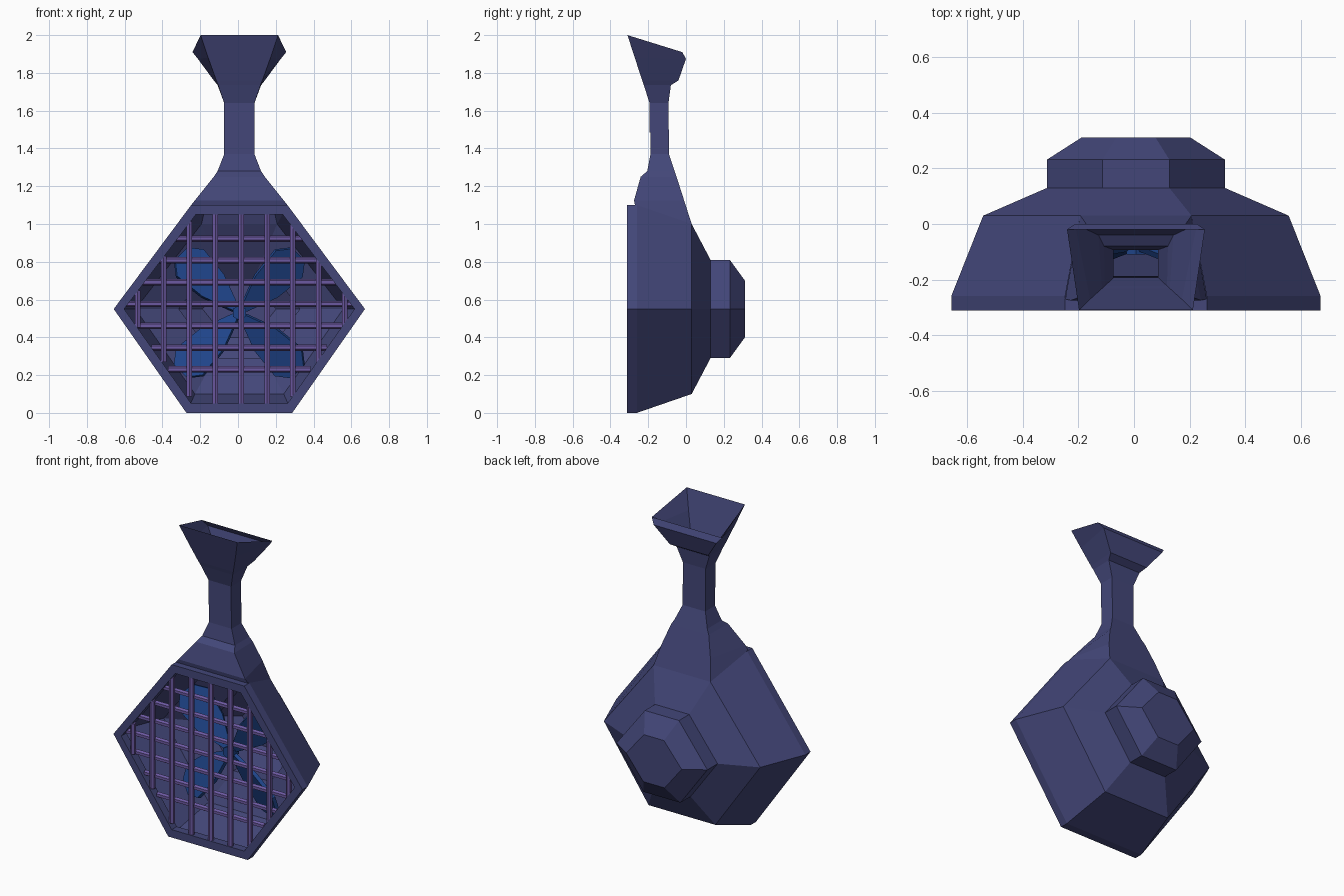
import bpy, bmesh, math
from mathutils import Matrix, Vector

if "Cube" in bpy.data.objects:
    bpy.data.objects.remove(bpy.data.objects["Cube"])

CX = 0.007  # slight sideways offset of the model's centre line


def material(name, rgb):
    m = bpy.data.materials.new(name)
    m.diffuse_color = (*rgb, 1)
    m.use_nodes = True
    m.node_tree.nodes["Principled BSDF"].inputs["Base Color"].default_value = m.diffuse_color
    return m


NAVY = material("navy", (0.056, 0.062, 0.19))
BLUE = material("blue", (0.014, 0.06, 0.26))
PURPLE = material("purple", (0.15, 0.10, 0.36))


def finish(name, bm, mat, normals=True):
    if normals:
        bmesh.ops.recalc_face_normals(bm, faces=bm.faces)
    me = bpy.data.meshes.new(name)
    bm.to_mesh(me)
    bm.free()
    me.materials.append(mat)
    ob = bpy.data.objects.new(name, me)
    bpy.context.collection.objects.link(ob)
    return ob


def loft(name, rings, mat, cap_end=False, skip=(), closed=False):
    """Join rings of points; skip = (ring, side) faces left open."""
    bm = bmesh.new()
    vs = [[bm.verts.new(p) for p in r] for r in rings]
    n = len(vs[0])
    for i in range(len(vs) if closed else len(vs) - 1):
        a, b = vs[i], vs[(i + 1) % len(vs)]
        for k in range(n):
            if (i, k) not in skip:
                j = (k + 1) % n
                bm.faces.new((a[k], a[j], b[j], b[k]))
    if cap_end:
        bm.faces.new(vs[-1])
    return finish(name, bm, mat)


def hexagon(y, side, top, bottom, z0, z1):
    # side 0 is the top edge
    return [(CX + x, y, z) for x, z in
            ((-top, z1), (top, z1), (side, 0.55), (bottom, z0), (-bottom, z0), (-side, 0.55))]


def quad(front, back):
    # four-sided duct section: each end is (half width, y, z)
    (a, ya, za), (b, yb, zb) = front, back
    return [(CX - a, ya, za), (CX + a, ya, za), (CX + b, yb, zb), (CX - b, yb, zb)]


# hexagonal front frame
loft("front_frame", [
    hexagon(-0.26, 0.665, 0.255, 0.28, 0.0, 1.1),
    hexagon(-0.312, 0.665, 0.255, 0.28, 0.0, 1.1),
    hexagon(-0.312, 0.61, 0.23, 0.255, 0.05, 1.05),
    hexagon(-0.26, 0.61, 0.23, 0.255, 0.05, 1.05)], NAVY, closed=True)

# hollow housing stepping back to the motor cover, open at the top into the neck
loft("housing", [
    hexagon(-0.26, 0.665, 0.255, 0.28, 0.0, 1.1),
    hexagon(0.03, 0.55, 0.20, 0.235, 0.10, 1.0),
    hexagon(0.13, 0.32, 0.12, 0.13, 0.29, 0.81),
    hexagon(0.232, 0.32, 0.12, 0.13, 0.29, 0.81),
    hexagon(0.312, 0.195, 0.07, 0.075, 0.40, 0.70)], NAVY, cap_end=True, skip={(0, 0)})

# tapered neck above the housing
loft("neck", [
    quad((0.255, -0.27, 1.1), (0.20, 0.03, 1.0)),
    quad((0.235, -0.275, 1.125), (0.172, -0.01, 1.125)),
    quad((0.135, -0.24, 1.25), (0.132, -0.05, 1.25)),
    quad((0.115, -0.205, 1.28), (0.115, -0.06, 1.28)),
    quad((0.08, -0.188, 1.37), (0.08, -0.09, 1.37)),
    quad((0.08, -0.188, 1.5), (0.08, -0.09, 1.5))], NAVY)

# upper sleeve flaring into the open, tilted funnel
loft("funnel", [
    quad((0.08, -0.193, 1.485), (0.08, -0.093, 1.485)),
    quad((0.08, -0.193, 1.64), (0.08, -0.093, 1.64)),
    quad((0.112, -0.223, 1.735), (0.115, -0.08, 1.735)),
    quad((0.122, -0.232, 1.76), (0.135, -0.04, 1.76)),
    quad((0.165, -0.271, 1.88), (0.22, 0.0, 1.875)),
    quad((0.205, -0.31, 2.0), (0.248, -0.02, 1.91))], NAVY)


# grille of six-sided bars clipped to the frame opening
def bar(bm, a, b, r=0.017):
    a, b = Vector(a), Vector(b)
    d = b - a
    rot = d.to_track_quat('Z', 'Y').to_matrix().to_4x4()
    bmesh.ops.create_cone(bm, cap_ends=True, segments=6, radius1=r, radius2=r,
                          depth=d.length, matrix=Matrix.Translation((a + b) / 2) @ rot)


bm = bmesh.new()
for i in range(-4, 5):
    x = 0.137 * i
    h = 0.51 if abs(x) < 0.24 else 0.51 * (0.62 - abs(x)) / 0.38
    bar(bm, (CX + x + 0.01, -0.295, 0.55 - h), (CX + x + 0.01, -0.295, 0.55 + h))
for i in range(7):
    z = 0.23 + 0.1155 * i
    w = 0.62 - 0.38 * abs(z - 0.55) / 0.5
    bar(bm, (CX - w, -0.278, z), (CX + w, -0.278, z))
finish("grille", bm, PURPLE)

# four pitched fan blades on a small hub and shaft
bm = bmesh.new()
half = [(0.03, 0.02), (0.2, 0.09), (0.37, 0.11), (0.44, 0.05)]
outline = half + [(r, -t) for r, t in reversed(half)]
for k in range(4):
    m = (Matrix.Translation((CX, -0.08, 0.53))
         @ Matrix.Rotation(math.radians(45 + 90 * k), 4, 'Y')
         @ Matrix.Rotation(math.radians(25), 4, 'X'))
    front, back = ([bm.verts.new(m @ Vector((r, y, t))) for r, t in outline] for y in (-0.012, 0.012))
    bm.faces.new(front)
    bm.faces.new(back[::-1])
    for i in range(len(front)):
        j = (i + 1) % len(front)
        bm.faces.new((front[j], front[i], back[i], back[j]))
bar(bm, (CX, -0.11, 0.53), (CX, -0.05, 0.53), 0.04)
bar(bm, (CX, -0.05, 0.53), (CX, 0.31, 0.53), 0.02)
finish("fan", bm, BLUE)
